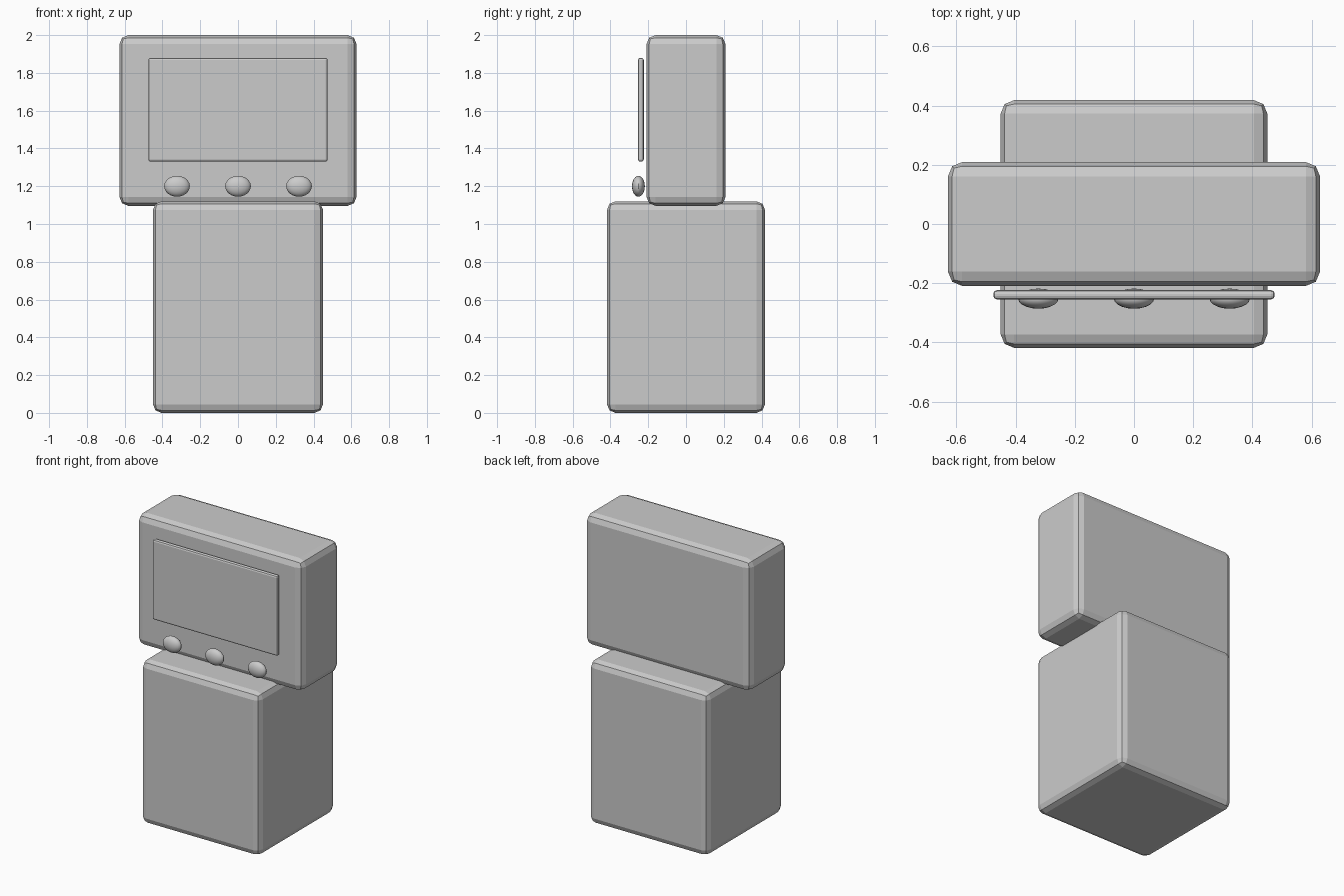
import bpy

if "Cube" in bpy.data.objects:
    bpy.data.objects.remove(bpy.data.objects["Cube"])


def rounded_box(name, center, size, bevel, segments=2):
    bpy.ops.mesh.primitive_cube_add(size=1, location=center)
    ob = bpy.context.object
    ob.name = name
    ob.scale = size
    bpy.ops.object.transform_apply(location=False, rotation=False, scale=True)
    mod = ob.modifiers.new("rounded_edges", 'BEVEL')
    mod.width = bevel
    mod.segments = segments
    return ob


# Lower cabinet
rounded_box("cabinet", (0, 0, 0.56), (0.90, 0.836, 1.12), 0.045)

# Wider, thinner display housing on top
rounded_box("display_housing", (0, 0, 1.548), (1.256, 0.418, 0.904), 0.048)

# Thin screen panel floating just ahead of the housing
rounded_box("screen", (0, -0.239, 1.605), (0.95, 0.031, 0.55), 0.012)

# Row of three flattened buttons
for i, x in enumerate((-0.323, 0, 0.323)):
    bpy.ops.mesh.primitive_uv_sphere_add(segments=20, ring_count=12, radius=1,
                                         location=(x, -0.252, 1.2))
    button = bpy.context.object
    button.name = f"button_{i + 1}"
    button.scale = (0.068, 0.034, 0.055)
    bpy.ops.object.transform_apply(location=False, rotation=False, scale=True)
    bpy.ops.object.shade_smooth_by_angle()
